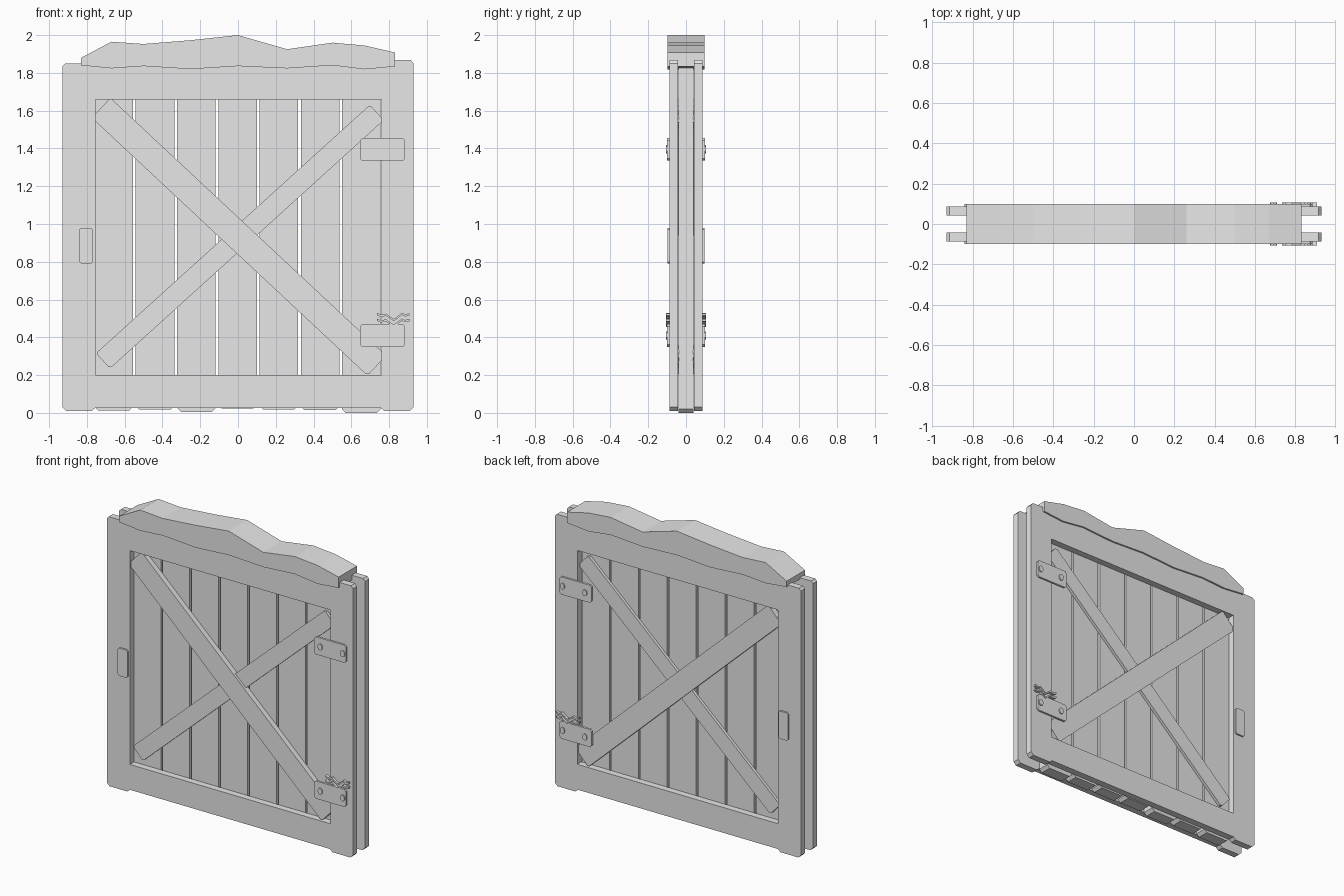
import bpy, bmesh, math
from mathutils import Vector

cube = bpy.data.objects.get("Cube")
if cube:
    bpy.data.objects.remove(cube, do_unlink=True)

grey = bpy.data.materials.new("plain_grey")
grey.use_nodes = True
grey.diffuse_color = (0.8, 0.8, 0.8, 1)
grey.node_tree.nodes["Principled BSDF"].inputs["Base Color"].default_value = (0.8, 0.8, 0.8, 1)


def prism(name, loops, near, far):
    """Extrude an outline (plus optional hole loops) drawn in x,z from y=near to y=far."""
    bm = bmesh.new()
    edges = []
    for loop in loops:
        vs = [bm.verts.new((x, near, z)) for x, z in loop]
        edges += [bm.edges.new((vs[i - 1], vs[i])) for i in range(len(vs))]
    if len(loops) == 1:
        bm.faces.new(vs)
    else:
        bmesh.ops.triangle_fill(bm, edges=edges, use_beauty=True)
    ext = bmesh.ops.extrude_face_region(bm, geom=bm.faces[:])
    moved = [g for g in ext["geom"] if isinstance(g, bmesh.types.BMVert)]
    bmesh.ops.translate(bm, verts=moved, vec=(0, far - near, 0))
    bmesh.ops.recalc_face_normals(bm, faces=bm.faces[:])
    mesh = bpy.data.meshes.new(name)
    bm.to_mesh(mesh)
    bm.free()
    mesh.materials.append(grey)
    ob = bpy.data.objects.new(name, mesh)
    bpy.context.collection.objects.link(ob)
    return ob


def both_sides(name, loops, near, far):
    """One part on the front and its reflection on the back."""
    prism("front_" + name, loops, -near, -far)
    prism("back_" + name, loops, near, far)


def cut_rect(x0, x1, z0, z1, c):
    """Rectangle with chamfered corners."""
    return [(x0 + c, z0), (x1 - c, z0), (x1, z0 + c), (x1, z1 - c),
            (x1 - c, z1), (x0 + c, z1), (x0, z1 - c), (x0, z0 + c)]


def bar(a, b, width, c):
    """Chamfered bar outline running from point a to point b."""
    a, b = Vector(a), Vector(b)
    d = (b - a).normalized()
    n = Vector((-d.y, d.x))
    return [tuple(a + d * u + n * v)
            for u, v in cut_rect(0, (b - a).length, -width / 2, width / 2, c)]


def oval(cx, cz, rx, rz, sides=12):
    return [(cx + rx * math.cos(t * math.tau / sides), cz + rz * math.sin(t * math.tau / sides))
            for t in range(sides)]


# Frames, with short feet below the bottom rail
outer = [(-.93, .03), (-.91, .01), (-.775, .01), (-.755, .027), (.755, .027), (.775, .01),
         (.91, .01), (.93, .03), (.93, 1.85), (.915, 1.867), (.8, 1.867), (-.8, 1.85),
         (-.915, 1.85), (-.93, 1.835)]
opening = [(-.755, .2), (.76, .2), (.76, 1.66), (-.755, 1.66)]
both_sides("frame", [outer, opening], .0425, .0875)

# Planks, two layers back to back, uneven at the bottom
pitch, gap = .2185, .014
for i, foot in enumerate([.012, .017, .006, .022, .018, .014, .0]):
    x0 = -.76 + i * pitch
    x1 = x0 + pitch - gap
    outline = [(x0, foot + .02), (x0 + .02, foot), (x1 - .02, foot), (x1, foot + .02),
               (x1, 1.84), (x0, 1.84)]
    both_sides(f"plank_{i + 1}", [outline], 0, .04)

# Crossed braces
both_sides("under_brace", [bar((-.715, .275), (.735, 1.59), .11, .012)], .038, .06)
both_sides("over_brace", [bar((-.725, 1.615), (.735, .25), .145, .012)], .038, .077)

# Carved top cap
cap_x = [-.83, -.67, -.5, -.25, 0, .26, .5, .67, .83]
cap_top = [1.88, 1.965, 1.953, 1.973, 2, 1.925, 1.96, 1.945, 1.908]
cap_low = [1.84, 1.824, 1.836, 1.82, 1.836, 1.824, 1.84, 1.819, 1.834]
cap = list(zip(cap_x, cap_low)) + list(zip(cap_x, cap_top))[::-1]
prism("top_cap", [cap], -.099, .099)

# Handle
both_sides("handle", [cut_rect(-.84, -.767, .79, .98, .01)], .085, .099)

# Hinges with bolts
for label, z in (("lower", .41), ("upper", 1.395)):
    both_sides(label + "_hinge", [cut_rect(.645, .885, z - .06, z + .06, .012)], .085, .1)
    for side, x in (("inner", .693), ("outer", .862)):
        both_sides(f"{label}_{side}_bolt", [oval(x, z, .017, .022)], .095, .107)

# Wavy spring strips above the lower hinge
wave = [(.735, .53), (.755, .52), (.785, .525), (.825, .497), (.868, .53), (.885, .522), (.908, .527)]
for label, drop in (("upper", 0), ("lower", .03)):
    strip = [(x, z - drop) for x, z in wave] + [(x, z - drop - .012) for x, z in reversed(wave)]
    both_sides(label + "_spring", [strip], .085, .106)
